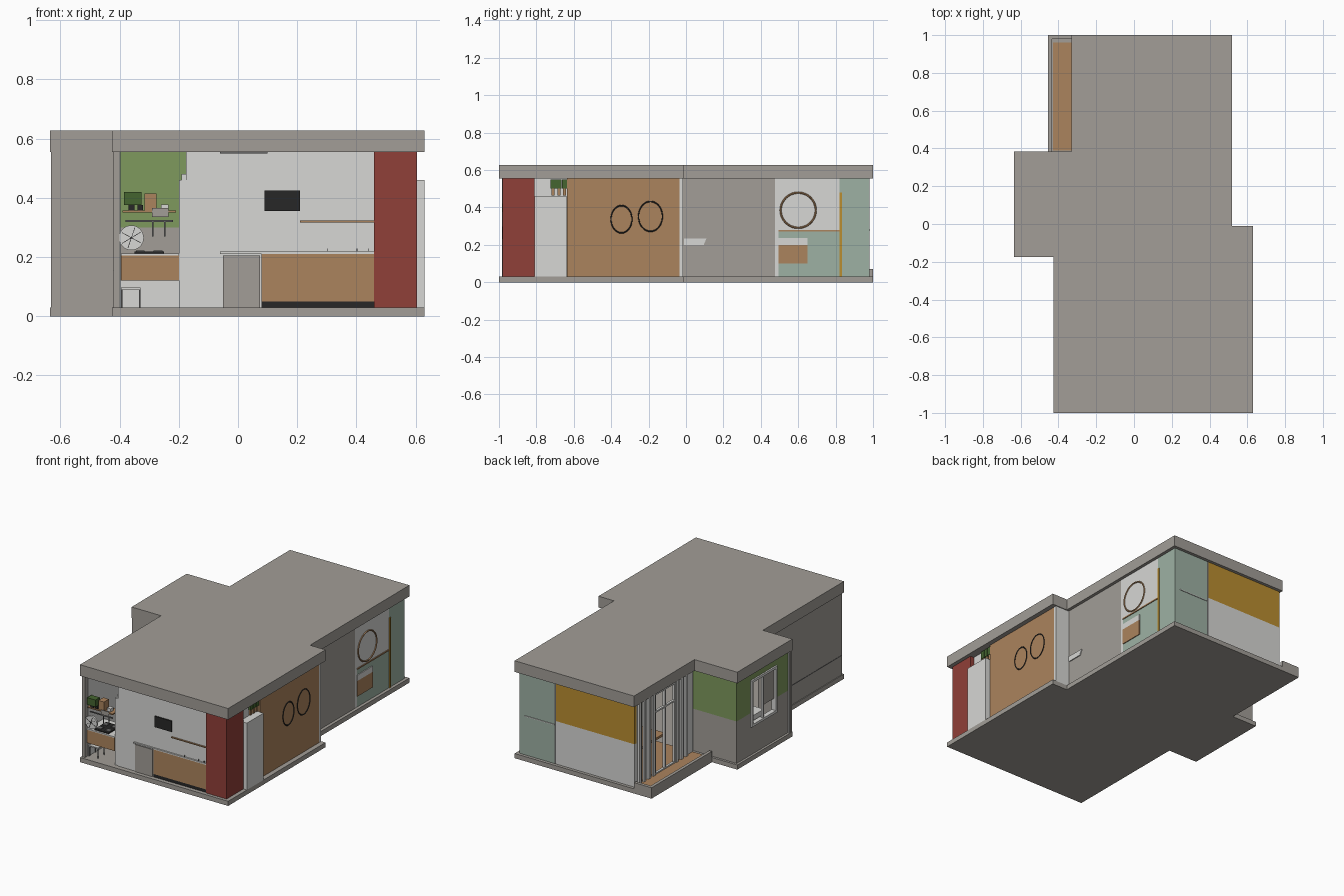
import bpy
import bmesh
import math
from mathutils import Matrix

if "Cube" in bpy.data.objects:
    bpy.data.objects.remove(bpy.data.objects["Cube"], do_unlink=True)


def material(name, red, green, blue):
    mat = bpy.data.materials.new(name)
    mat.use_nodes = True
    mat.diffuse_color = (red, green, blue, 1)
    shader = mat.node_tree.nodes["Principled BSDF"]
    shader.inputs["Base Color"].default_value = (red, green, blue, 1)
    shader.inputs["Roughness"].default_value = .8
    return mat


concrete = material("warm_concrete", .36, .34, .31)
white = material("off_white", .68, .68, .66)
wood = material("warm_wood", .41, .23, .11)
brick = material("brick_red", .28, .05, .04)
sage = material("pale_sage", .34, .44, .37)
ochre = material("ochre_yellow", .49, .27, .03)
olive = material("olive_green", .21, .32, .11)
black = material("soft_black", .02, .02, .02)
leaf = material("leaf_green", .06, .13, .03)
steel = material("grey_metal", .14, .14, .14)

FLOOR, CEILING, ROOF = .03, .555, .627
FULL = (FLOOR, CEILING)


def finish(name, bm, mat):
    mesh = bpy.data.meshes.new(name)
    bmesh.ops.recalc_face_normals(bm, faces=bm.faces)
    bm.to_mesh(mesh)
    bm.free()
    mesh.materials.append(mat)
    obj = bpy.data.objects.new(name, mesh)
    bpy.context.collection.objects.link(obj)
    return obj


def box(name, mat, xs, ys, zs):
    bm = bmesh.new()
    size = [b - a for a, b in (xs, ys, zs)]
    middle = [(a + b) / 2 for a, b in (xs, ys, zs)]
    bmesh.ops.create_cube(bm, size=1, matrix=Matrix.Translation(middle) @ Matrix.Diagonal((*size, 1)))
    return finish(name, bm, mat)


def slab(name, mat, outline, bottom, top):
    bm = bmesh.new()
    face = bm.faces.new([bm.verts.new((x, y, bottom)) for x, y in outline])
    grown = bmesh.ops.extrude_face_region(bm, geom=[face])
    verts = [v for v in grown["geom"] if isinstance(v, bmesh.types.BMVert)]
    bmesh.ops.translate(bm, verts=verts, vec=(0, 0, top - bottom))
    return finish(name, bm, mat)


def side_ring(name, mat, x, y, z, wide, high, tube):
    bpy.ops.mesh.primitive_torus_add(major_radius=1, minor_radius=tube / wide, major_segments=40,
                                     minor_segments=6, location=(x, y, z),
                                     rotation=(0, math.pi / 2, 0))
    ring = bpy.context.object
    ring.name = name
    ring.scale = (high, wide, wide)
    ring.data.materials.append(mat)
    bpy.ops.object.shade_smooth_by_angle()


def frame(name, mat, plane, ys, zs, bar):
    # rectangular frame on a plane facing sideways
    (y0, y1), (z0, z1) = ys, zs
    for side, y in (("front", y0), ("back", y1 - bar)):
        box(f"{name}_{side}_post", mat, plane, (y, y + bar), zs)
    for side, z in (("bottom", z0), ("top", z1 - bar)):
        box(f"{name}_{side}_rail", mat, plane, (y0 + bar, y1 - bar), (z, z + bar))


# floor and roof slabs
def footprint(back_corner):
    return [(-.425, -1), (.63, -1), (.63, -.01), (.52, -.01), (.52, 1), (back_corner, 1),
            (back_corner, .385), (-.635, .385), (-.635, -.175), (-.425, -.175)]


slab("floor_slab", concrete, footprint(-.455), 0, FLOOR)
slab("roof_slab", concrete, footprint(-.33), CEILING, ROOF)

# front wall with cabinets
FRONT = (-.97, -.95)
box("front_wall", white, (-.175, .46), FRONT, FULL)
box("kitchen_side_wall", white, (-.2, -.175), (-.965, -.62), (FLOOR, .46))
box("side_wall_cap", white, (-.19, -.175), (-.96, -.62), (.46, .48))
box("cabinet_fronts", wood, (.08, .46), (-.976, -.97), (.05, .21))
box("cabinet_plinth", black, (.08, .46), (-.974, -.97), (FLOOR, .05))
box("cabinet_top", white, (-.06, .46), (-.98, -.97), (.21, .218))
box("low_door", concrete, (-.05, .075), (-.976, -.97), (FLOOR, .205))
box("wall_screen", black, (.09, .21), (-.978, -.97), (.355, .425))
box("long_shelf", wood, (.21, .46), (-.979, -.97), (.317, .323))
for x in (.3, .4, .44):
    box("cabinet_tap", steel, (x, x + .003), (-.978, -.97), (.218, .228))
box("ceiling_strip", steel, (-.06, .1), (-.98, -.97), (.549, CEILING))
box("red_pier", brick, (.46, .605), (-.98, -.81), FULL)

# kitchen alcove
ALCOVE = (-.4, -.175)
box("alcove_upper_wall", olive, ALCOVE, (-.62, -.6), (.3, CEILING))
box("alcove_splashback", concrete, ALCOVE, (-.62, -.6), (.12, .3))
box("alcove_lower_wall", white, ALCOVE, (-.62, -.6), (FLOOR, .12))
box("alcove_lining", white, (-.4, -.396), (-.96, -.62), FULL)
box("counter_drawer", wood, (-.395, -.2), (-.97, -.8), (.12, .205))
box("counter_top", white, (-.395, -.2), (-.972, -.8), (.205, .212))
box("hob", black, (-.35, -.25), (-.96, -.84), (.212, .218))
for x in (-.33, -.27):
    for y in (-.93, -.87):
        box("burner", steel, (x - .015, x + .015), (y - .015, y + .015), (.218, .222))
box("wall_shelf", wood, (-.39, -.21), (-.975, -.9), (.35, .357))
box("hook_rail", steel, (-.38, -.22), (-.96, -.955), (.318, .325))
for x in (-.29, -.25):
    box("utensil", steel, (x, x + .005), (-.96, -.955), (.27, .32))
for x in (-.38, -.35):
    box("plant_pot", black, (x + .01, x + .03), (-.97, -.94), (.357, .375))
    box("plant_leaves", leaf, (x - .005, x + .025), (-.985, -.94), (.375, .42))
box("storage_box", wood, (-.315, -.275), (-.97, -.92), (.357, .415))
box("storage_jar", white, (-.26, -.235), (-.96, -.93), (.357, .378))
box("hanging_tray", concrete, (-.29, -.235), (-.978, -.975), (.335, .365))
bpy.ops.mesh.primitive_cylinder_add(vertices=32, radius=.042, depth=.012, location=(-.36, -.975, .265),
                                    rotation=(math.pi / 2, 0, 0))
plate = bpy.context.object
plate.name = "round_plate"
plate.data.materials.append(white)
bpy.ops.object.shade_smooth_by_angle()
for angle in (.5, 1.9, 2.6):
    spoke = box("plate_line", black, (-.036, .036), (-.001, .001), (-.001, .001))
    spoke.location = (-.36, -.982, .265)
    spoke.rotation_euler.y = angle
for x in (-.395, -.335):
    for y in (-.95, -.89):
        box("stool_leg", steel, (x, x + .005), (y, y + .005), (FLOOR, .09))
box("stool_seat", white, (-.395, -.33), (-.95, -.885), (.09, .097))

# right side, front half
RIGHT = (.58, .6)
box("recess_wall", white, (.56, .58), (-.81, -.635), FULL)
box("white_unit", white, (.58, .63), (-.81, -.64), (FLOOR, .46))
for y in (-.71, -.68, -.65):
    box("hanging_pot", wood, (.582, .592), (y - .008, y + .008), (.465, .5))
    box("hanging_leaves", leaf, (.58, .595), (y - .014, y + .014), (.5, .55))
box("timber_wall", wood, RIGHT, (-.635, -.035), FULL)
box("step_wall", white, (.48, .6), (-.035, -.015), FULL)
side_ring("small_wall_ring", black, .601, -.345, .337, .056, .073, .003)
side_ring("large_wall_ring", black, .601, -.19, .352, .064, .08, .003)

# right side, back half
INNER = (.48, .5)
FACE = (.5, .505)
box("grey_side_wall", concrete, INNER, (-.015, .475), FULL)
sink = slab("slanted_sink", white, [(.5, -.01), (.506, -.01), (.506, .11), (.5, .11)], .2, .235)
for vert in sink.data.vertices:
    if vert.co.y > .1 and vert.co.z < .21:
        vert.co.y -= .015
box("white_side_post", white, INNER, (.475, .495), FULL)
box("bath_upper_wall", white, INNER, (.495, .82), (.28, CEILING))
box("bath_lower_wall", sage, INNER, (.495, .82), (FLOOR, .28))
box("bath_end_wall", sage, INNER, (.82, .98), FULL)
box("wood_trim", wood, FACE, (.495, .82), (.272, .28))
box("ochre_trim", ochre, FACE, (.822, .834), (FLOOR, .48))
box("vanity_basin", white, FACE, (.495, .65), (.2, .237))
box("vanity_drawer", wood, FACE, (.495, .65), (.1, .2))
side_ring("mirror_ring", wood, .501, .6, .385, .094, .094, .005)

# back wall
BACK = (.96, .98)
box("sage_back_wall", sage, (.25, .48), BACK, FULL)
box("sage_back_rail", white, (.25, .46), (.98, .984), (.278, .283))
box("back_wall_joint", steel, (.238, .25), BACK, FULL)
box("ochre_back_wall", ochre, (-.32, .238), BACK, (.306, CEILING))
box("white_back_wall", white, (-.32, .238), BACK, (FLOOR, .306))

# glazed side with curtains and terrace
for start, count in ((.45, 5), (.78, 8)):
    for i in range(count):
        y = start + i * .024
        fold = -.33 + .012 * (i % 2)
        box("curtain_fold", white, (fold, fold + .012), (y, y + .022), FULL)
box("glazing_end_post", white, (-.32, -.3), (.385, .45), FULL)
frame("terrace_door", white, (-.325, -.31), (.57, .78), FULL, .012)
box("door_mullion", white, (-.325, -.31), (.67, .68), FULL)
box("door_transom", white, (-.325, -.31), (.58, .77), (.43, .44))
box("room_floor", wood, (-.43, .48), (.39, .96), (FLOOR, .034))
box("room_table", wood, (-.2, .05), (.5, .75), (.15, .165))
box("room_table_base", white, (-.1, -.05), (.6, .65), (FLOOR, .15))
box("terrace_side_parapet", concrete, (-.455, -.435), (.385, 1), (FLOOR, .07))
box("terrace_back_parapet", concrete, (-.435, -.33), (.98, 1), (FLOOR, .07))

# projecting bay, green above grey, with a side window opening
OUTER = (-.62, -.6)
for label, mat, zs in (("lower", concrete, (FLOOR, .3)), ("upper", olive, (.3, CEILING))):
    box(f"bay_{label}_back_wall", mat, (-.62, -.31), (.35, .37), zs)
    for ys in ((-.16, -.03), (.23, .35)):
        box(f"bay_{label}_side_wall", mat, OUTER, ys, zs)
box("bay_sill_wall", concrete, OUTER, (-.03, .23), (FLOOR, .21))
box("bay_lintel", olive, OUTER, (-.03, .23), (.51, CEILING))
box("bay_front_wall", concrete, (-.632, -.4), (-.175, -.16), FULL)
box("bay_corner_post", white, (-.63, -.62), (-.16, -.15), FULL)
frame("bay_window", white, (-.63, -.6), (-.03, .23), (.21, .51), .016)
box("bay_window_mullion", white, (-.626, -.61), (.1, .11), (.22, .5))
box("bay_window_shade", concrete, (-.615, -.61), (-.015, .1), (.3, .495))
box("bay_inner_wall", concrete, (-.33, -.31), (-.16, .35), FULL)
box("bay_basin", white, (-.59, -.45), (.05, .2), (.2, .25))

# plain left wall
box("left_wall", concrete, (-.42, -.4), (-.98, -.175), FULL)
box("left_wall_rail", steel, (-.422, -.42), (-.98, -.175), (.153, .157))
box("left_wall_front_post", concrete, (-.42, -.4), (-.985, -.98), FULL)
